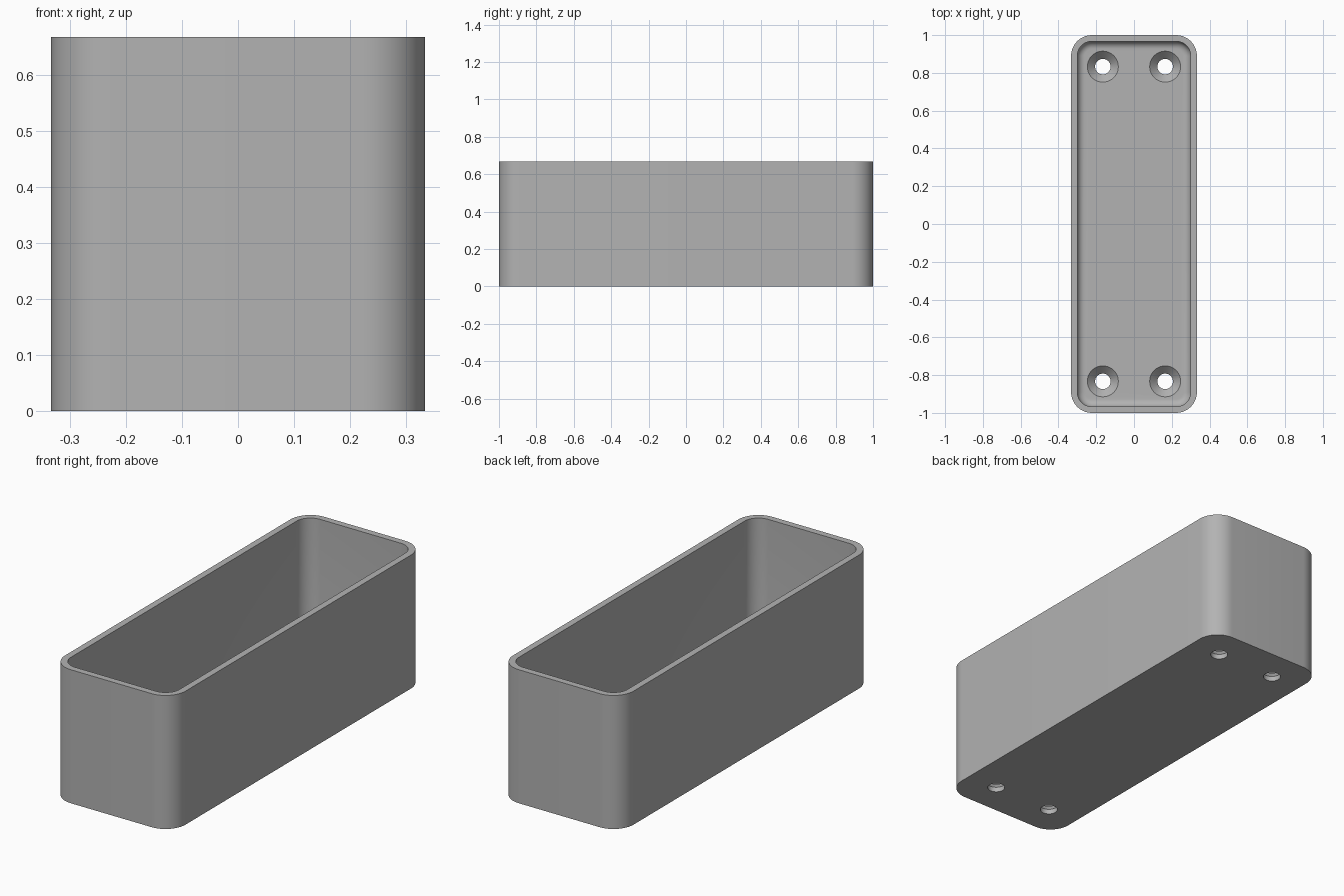
import bpy, bmesh, math

if "Cube" in bpy.data.objects:
    bpy.data.objects.remove(bpy.data.objects["Cube"])

HALF_X, HALF_Y, HEIGHT = 0.333, 1.0, 0.667
WALL, FLOOR, CORNER, FILLET = 0.033, 0.067, 0.11, 0.04
STEPS = 12

grey = bpy.data.materials.new("light_grey")
grey.use_nodes = True
colour = (0.45, 0.45, 0.45, 1)
grey.diffuse_color = colour
grey.node_tree.nodes["Principled BSDF"].inputs["Base Color"].default_value = colour


def outline(inset):
    """Rounded rectangle, moved inward by inset."""
    points = []
    for quarter, (sx, sy) in enumerate([(1, 1), (-1, 1), (-1, -1), (1, -1)]):
        for i in range(STEPS + 1):
            a = math.pi / 2 * (quarter + i / STEPS)
            r = CORNER - inset
            points.append((sx * (HALF_X - CORNER) + r * math.cos(a),
                           sy * (HALF_Y - CORNER) + r * math.sin(a)))
    return points


def circle(radius, x, y, count=48):
    return [(x + radius * math.cos(2 * math.pi * i / count),
             y + radius * math.sin(2 * math.pi * i / count)) for i in range(count)]


def loft(name, sections):
    """Closed solid through (outline, z) sections."""
    bm = bmesh.new()
    rings = [[bm.verts.new((x, y, z)) for x, y in pts] for pts, z in sections]
    for low, high in zip(rings, rings[1:]):
        for i in range(len(low)):
            j = (i + 1) % len(low)
            bm.faces.new((low[i], low[j], high[j], high[i]))
    bm.faces.new(rings[0][::-1])
    bm.faces.new(rings[-1])
    mesh = bpy.data.meshes.new(name)
    bm.to_mesh(mesh)
    bm.free()
    obj = bpy.data.objects.new(name, mesh)
    bpy.context.collection.objects.link(obj)
    mesh.materials.append(grey)
    return obj


def cut(target, cutter):
    mod = target.modifiers.new(cutter.name, "BOOLEAN")
    mod.operation, mod.solver, mod.object = "DIFFERENCE", "EXACT", cutter
    bpy.context.view_layer.objects.active = target
    bpy.ops.object.modifier_apply(modifier=mod.name)
    bpy.data.objects.remove(cutter)


# Outer block
box = loft("open_box", [(outline(0), 0), (outline(0), HEIGHT)])

# Cavity with a filleted bottom edge
sections = []
for i in range(9):
    a = math.pi / 2 * i / 8
    sections.append((outline(WALL + FILLET * (1 - math.sin(a))),
                     FLOOR + FILLET * (1 - math.cos(a))))
sections.append((outline(WALL), HEIGHT + 0.1))
cut(box, loft("cavity_cutter", sections))

# Countersunk screw holes
for x in (-0.165, 0.165):
    for y in (-0.833, 0.833):
        cut(box, loft("screw_hole_cutter", [
            (circle(0.041, x, y), -0.05), (circle(0.041, x, y), 0.025),
            (circle(0.082, x, y), FLOOR), (circle(0.082, x, y), FLOOR + 0.05)]))

# Smooth shading with sharp edges kept
bpy.ops.object.select_all(action="DESELECT")
box.select_set(True)
bpy.context.view_layer.objects.active = box
bpy.ops.object.shade_smooth_by_angle(angle=math.radians(30))
